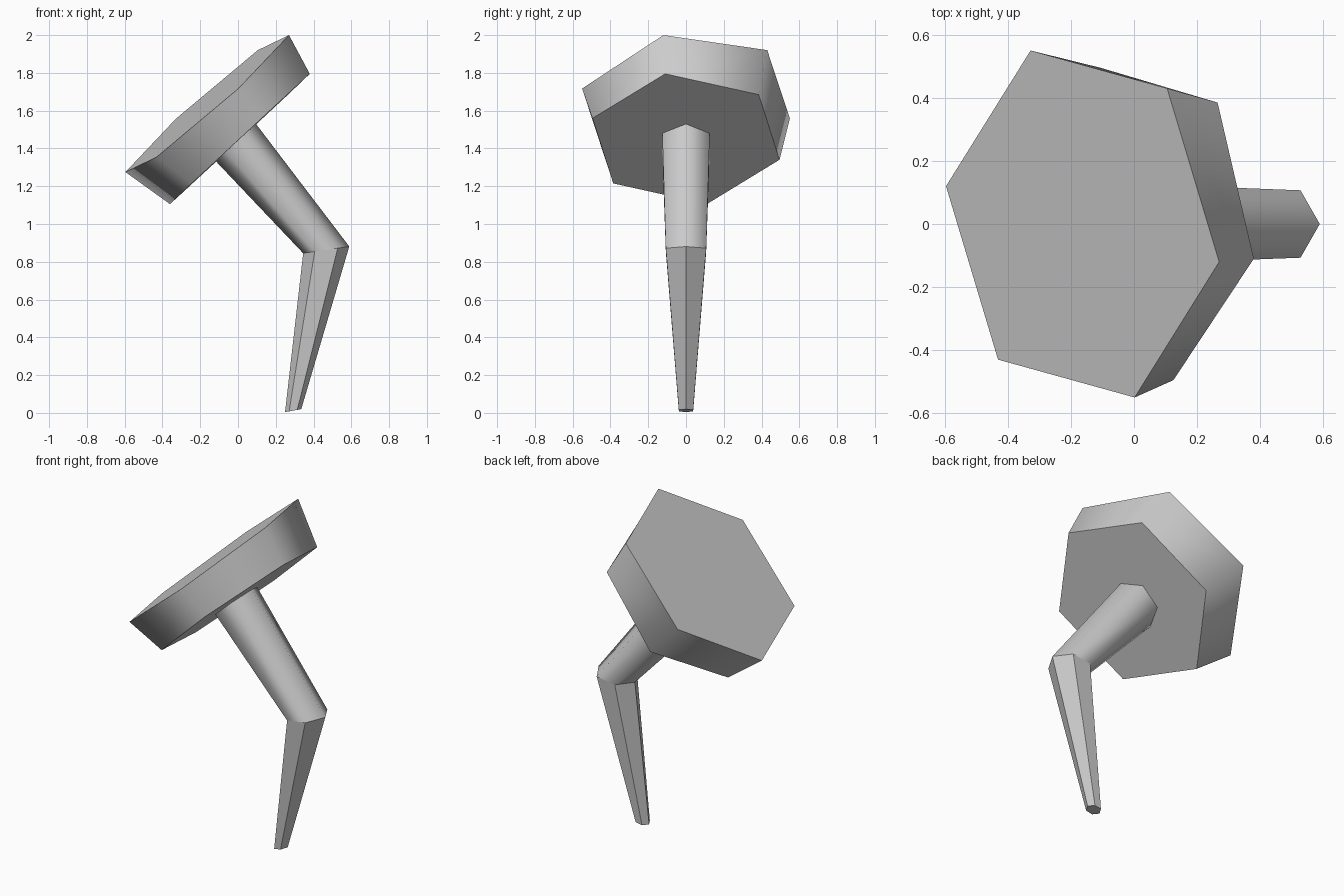
import bpy, bmesh
from mathutils import Vector

cube = bpy.data.objects.get("Cube")
if cube:
    bpy.data.objects.remove(cube, do_unlink=True)

SHADE = 0.6
grey = bpy.data.materials.new("plain grey")
grey.use_nodes = True
colour = (SHADE, SHADE, SHADE, 1)
grey.diffuse_color = colour
grey.node_tree.nodes["Principled BSDF"].inputs["Base Color"].default_value = colour


def hexagon(centre, first, second=None):
    """Six points from a centre and two neighbouring spokes."""
    c, a = Vector(centre), Vector(first)
    if second is None:
        b = a / 2 + Vector((0, a.length * 0.866, 0))
    else:
        b = Vector(second)
    return [c + spoke for spoke in (a, b, b - a, -a, -b, a - b)]


def prism(name, lower, upper, smooth):
    """Closed six-sided solid between two hexagons, with flat ends."""
    bm = bmesh.new()
    low = [bm.verts.new(p) for p in lower]
    top = [bm.verts.new(p) for p in upper]
    for i in range(6):
        j = (i + 1) % 6
        bm.faces.new((low[i], low[j], top[j], top[i])).smooth = smooth
    bm.faces.new(low[::-1])
    bm.faces.new(top)
    bmesh.ops.recalc_face_normals(bm, faces=bm.faces[:])
    mesh = bpy.data.meshes.new(name)
    bm.to_mesh(mesh)
    bm.free()
    mesh.materials.append(grey)
    obj = bpy.data.objects.new(name, mesh)
    bpy.context.collection.objects.link(obj)
    return obj


# Shared hexagon where the stem bends
joint = hexagon((0.467, 0, 0.863), (0.122, 0, 0.018))

# Thin faceted tip, tapering to the ground
tip = hexagon((0.292, 0, 0.012), (0.043, 0, 0.008))
prism("lower_spike", tip, joint, False)

# Leaning stem, rounded by shading
neck = hexagon((-0.012, 0, 1.432), (0.107, 0, 0.098))
prism("upper_stem", joint, neck, True)

# Tilted six-sided head, slightly wider on top
head_base = hexagon((0.01, 0, 1.45), (0.37, -0.11, 0.345), (0.255, 0.385, 0.235))
head_top = hexagon((-0.163, 0, 1.6375), (0.433, -0.12, 0.3625), (0.268, 0.43, 0.283))
prism("head", head_base, head_top, True)
